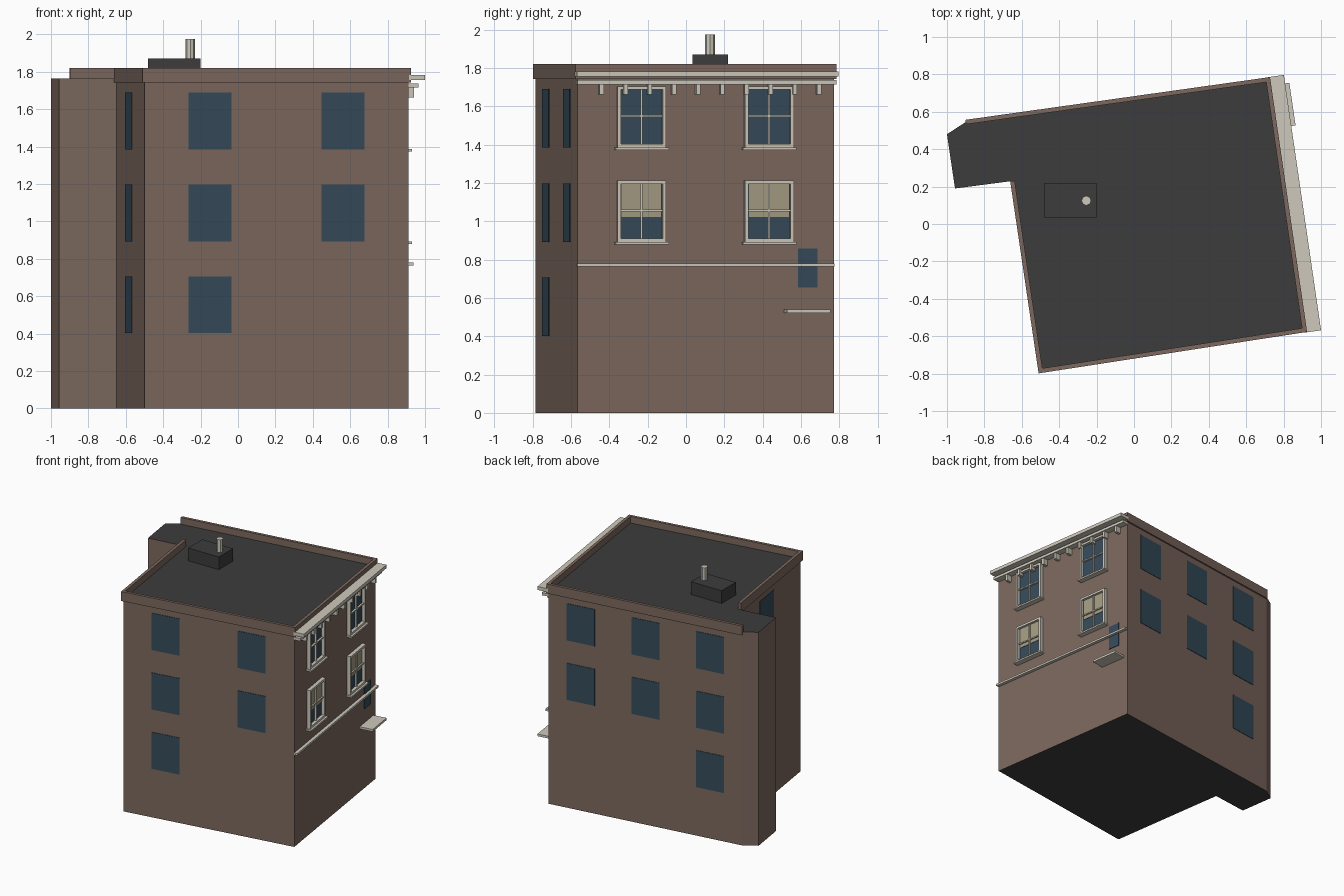
import bpy, bmesh, math
from mathutils import Vector

if "Cube" in bpy.data.objects:
    bpy.data.objects.remove(bpy.data.objects["Cube"])


def material(name, rgb):
    m = bpy.data.materials.new(name)
    lin = [((c / 255 + 0.055) / 1.055) ** 2.4 for c in rgb]
    m.diffuse_color = (*lin, 1)
    m.use_nodes = True
    m.node_tree.nodes["Principled BSDF"].inputs["Base Color"].default_value = m.diffuse_color
    return m


BRICK = material("brown brick", (124, 104, 94))
ROOF = material("dark roof", (60, 60, 60))
GLASS = material("blue glass", (53, 75, 90))
TRIM = material("pale stone trim", (206, 201, 188))
BLIND = material("beige blind", (164, 156, 131))


def finish(name, bm, *mats):
    bmesh.ops.recalc_face_normals(bm, faces=bm.faces)
    me = bpy.data.meshes.new(name)
    bm.to_mesh(me)
    bm.free()
    for m in mats:
        me.materials.append(m)
    ob = bpy.data.objects.new(name, me)
    bpy.context.collection.objects.link(ob)
    return ob


def prism(name, outline, z0, z1, mat, cap=None):
    """Extrude a flat outline upwards; cap material goes on level faces."""
    bm = bmesh.new()
    base = bm.faces.new([bm.verts.new((x, y, z0)) for x, y in outline])
    ext = bmesh.ops.extrude_face_region(bm, geom=[base], use_keep_orig=True)
    for v in ext["geom"]:
        if isinstance(v, bmesh.types.BMVert):
            v.co.z = z1
    bm.normal_update()
    if cap:
        for f in bm.faces:
            f.material_index = int(abs(f.normal.z) > 0.5)
    return finish(name, bm, mat, *([cap] if cap else []))


def panel(name, wall, u0, u1, z0, z1, d0, d1, mat):
    """Box on a wall: u runs along it, d points out of it."""
    p, q = wall
    t = (q - p).normalized()
    n = Vector((t.y, -t.x))
    pts = [p + t * u + n * d for u, d in ((u0, d0), (u0, d1), (u1, d1), (u1, d0))]
    return prism(name, pts, z0, z1, mat)


def offset_line(pts, d):
    """Offset an open line outwards with mitred corners."""
    out = []
    for i, p in enumerate(pts):
        ns = []
        for a, b in ((i - 1, i), (i, i + 1)):
            if a >= 0 and b < len(pts):
                t = (pts[b] - pts[a]).normalized()
                ns.append(Vector((t.y, -t.x)))
        m = sum(ns, Vector((0, 0))).normalized()
        out.append(p + m * d / m.dot(ns[0]))
    return out


# Building body with a narrow rear wing
A, B, C, D, E, F, G = [Vector(p) for p in (
    (-0.50, -0.785), (0.912, -0.567), (0.717, 0.772), (-0.90, 0.545),
    (-1.0, 0.48), (-0.957, 0.19), (-0.65, 0.23))]
prism("building_body", [A, B, C, D, E, F, G], 0, 1.765, BRICK, ROOF)

# Parapet around the main roof
rim = [G, A, B, C, D]
prism("parapet", offset_line(rim, 0.012) + offset_line(rim, -0.012)[::-1],
      1.742, 1.82, BRICK)

# Rooftop box and vent pipe
prism("roof_box", [(-0.48, 0.035), (-0.2, 0.035), (-0.2, 0.22), (-0.48, 0.22)],
      1.76, 1.87, ROOF)
prism("vent_pipe", [(-0.255 + 0.026 * math.cos(a * math.pi / 4),
                     0.125 + 0.026 * math.sin(a * math.pi / 4)) for a in range(8)],
      1.865, 1.975, TRIM)

# Plain windows: wall, start, width, number of storeys from the top
STOREYS = ((1.385, 1.69), (0.893, 1.197), (0.402, 0.706))
for label, wall, u, w, count in (
        ("front", (A, B), 0.238, 0.233, 3), ("front", (A, B), 0.957, 0.233, 2),
        ("left", (G, A), 0.332, 0.24, 3),
        ("back", (C, D), 0.155, 0.235, 2), ("back", (C, D), 0.70, 0.235, 2),
        ("back", (C, D), 1.242, 0.235, 3)):
    for z0, z1 in STOREYS[:count]:
        panel(label + "_window", wall, u, u + w, z0, z1, -0.002, 0.004, GLASS)

# Street facade: framed sash windows, lower pair with blinds
S = (B, C)
for u0, u1 in ((0.208, 0.464), (0.88, 1.138)):
    for z0, z1, blind in ((1.385, 1.705, False), (0.892, 1.212, True)):
        f, um = 0.018, (u0 + u1) / 2
        zm = (z0 + z1) / 2 + 0.005
        panel("sash_glass", S, u0 + f, u1 - f, z0 + f, z1 - f, -0.002, 0.005, GLASS)
        if blind:
            panel("blind", S, u0 + f + 0.006, u1 - f - 0.006, z0 + 0.13, z1 - f,
                  0.003, 0.009, BLIND)
        for a, b in ((u0, u0 + f), (u1 - f, u1)):
            panel("frame_side", S, a, b, z0, z1, 0, 0.03, TRIM)
        for a, b in ((z0, z0 + f), (z1 - f, z1)):
            panel("frame_rail", S, u0 + f, u1 - f, a, b, 0, 0.03, TRIM)
        panel("mullion", S, um - 0.005, um + 0.005, z0 + f, z1 - f, 0, 0.018, TRIM)
        panel("meeting_rail", S, u0 + f, u1 - f, zm - 0.005, zm + 0.005, 0, 0.02, TRIM)
        panel("sill", S, u0 - 0.012, u1 + 0.012, z0 - 0.012, z0 + 0.001, 0, 0.046, TRIM)

# Small window over the door hood
panel("small_window", S, 1.163, 1.267, 0.655, 0.857, -0.002, 0.005, GLASS)
panel("door_hood", S, 1.09, 1.32, 0.522, 0.54, 0, 0.11, TRIM)

# Belt course and cornice with brackets
panel("belt_course", S, -0.004, 1.353, 0.763, 0.779, 0, 0.027, TRIM)
panel("cornice_lower", S, -0.006, 1.358, 1.715, 1.737, 0, 0.054, TRIM)
panel("cornice_upper", S, -0.014, 1.366, 1.755, 1.783, 0, 0.087, TRIM)
for i in range(10):
    u = 0.122 + i * 0.1275
    panel("cornice_bracket", S, u - 0.011, u + 0.011, 1.663, 1.717, 0, 0.046, TRIM)
